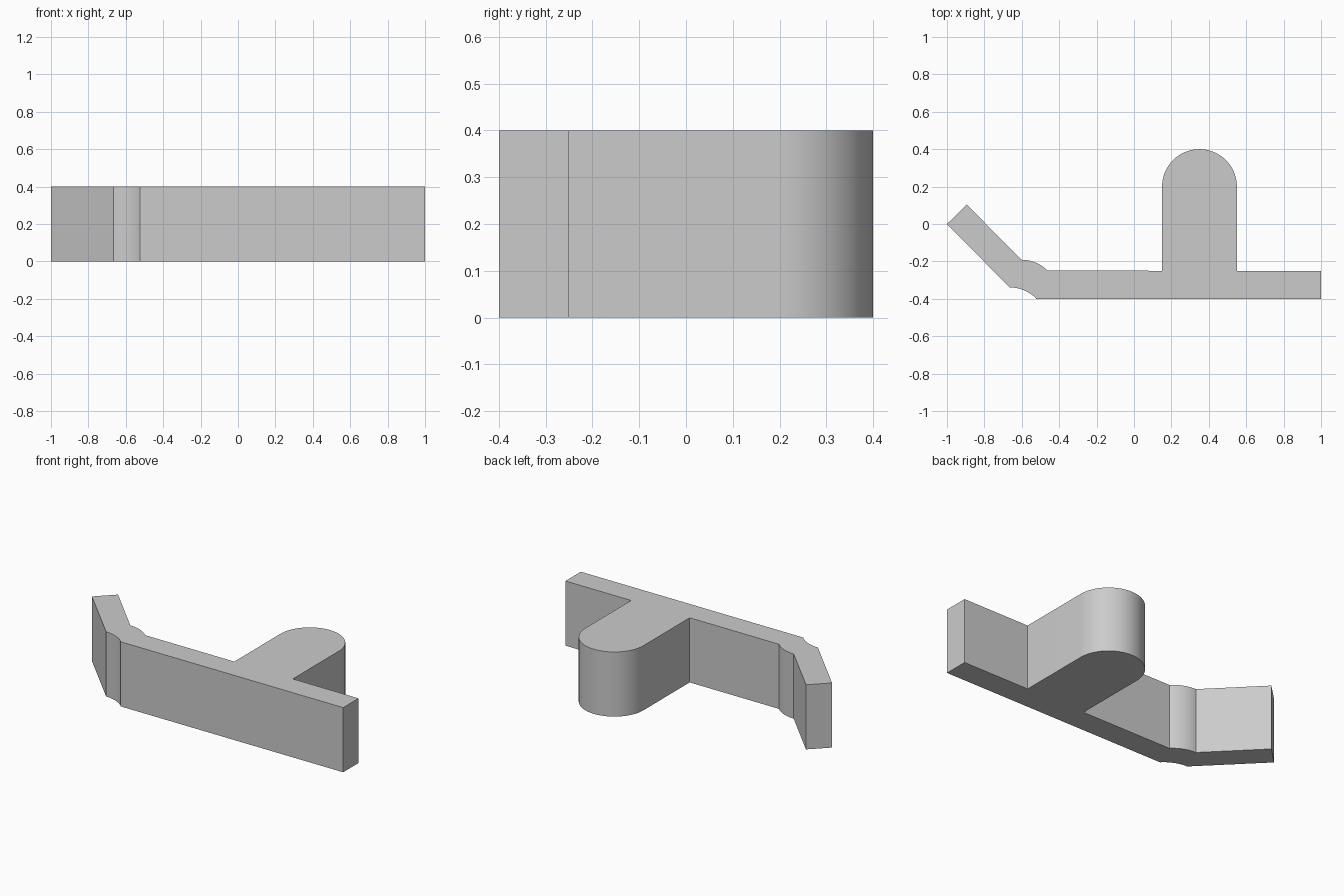
import bpy
import bmesh
from math import radians, cos, sin

cube = bpy.data.objects.get("Cube")
if cube:
    bpy.data.objects.remove(cube, do_unlink=True)

HEIGHT = 0.4
RADIUS = 0.2


def arc(cx, cy, start, end, steps):
    """Points along a circular arc, angles in degrees."""
    angles = [radians(start + (end - start) * i / steps) for i in range(steps + 1)]
    return [(cx + RADIUS * cos(a), cy + RADIUS * sin(a)) for a in angles]


# Plan outline: angled arm, curved bend, straight bar and round-ended tab
outline = [(-1, 0)]
outline += arc(-0.665, -0.339 - RADIUS, 90, 45, 10)
outline += [(-0.523, -0.4), (1, -0.4), (1, -0.25), (0.55, -0.25)]
outline += arc(0.35, 0.2, 0, 180, 40)
outline += [(0.15, -0.25)]
outline += arc(-0.603, -0.191 - RADIUS, 45, 90, 10)
outline += [(-0.894, 0.104)]

# Extrude the outline into a solid bracket
bm = bmesh.new()
base = bm.faces.new([bm.verts.new((x, y, 0)) for x, y in outline])
top = bmesh.ops.extrude_face_region(bm, geom=[base], use_keep_orig=True)
verts = [v for v in top["geom"] if isinstance(v, bmesh.types.BMVert)]
bmesh.ops.translate(bm, verts=verts, vec=(0, 0, HEIGHT))
bmesh.ops.remove_doubles(bm, verts=bm.verts, dist=0.002)
bmesh.ops.recalc_face_normals(bm, faces=bm.faces)
mesh = bpy.data.meshes.new("bracket")
bm.to_mesh(mesh)
bm.free()
bracket = bpy.data.objects.new("bracket", mesh)
bpy.context.collection.objects.link(bracket)

# Plain grey finish
grey = bpy.data.materials.new("light grey")
grey.use_nodes = True
colour = (0.6, 0.6, 0.6, 1)
grey.diffuse_color = colour
for node in grey.node_tree.nodes:
    if node.type == "BSDF_PRINCIPLED":
        node.inputs["Base Color"].default_value = colour
mesh.materials.append(grey)

# Smooth the curved walls, keep the corners sharp
bpy.ops.object.select_all(action="DESELECT")
bracket.select_set(True)
bpy.context.view_layer.objects.active = bracket
bpy.ops.object.shade_smooth_by_angle(angle=radians(20))
